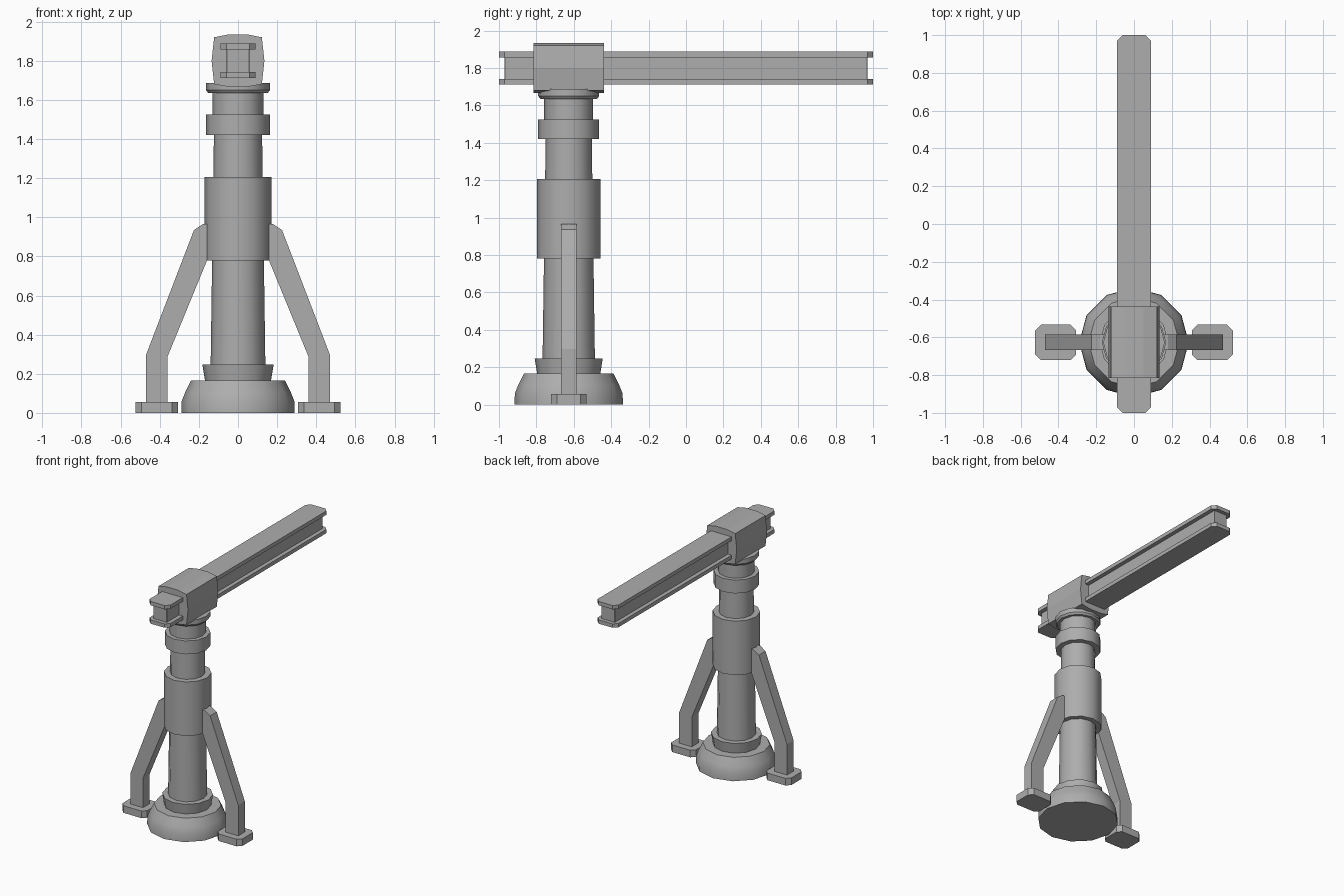
import bpy, bmesh, math

if "Cube" in bpy.data.objects:
    bpy.data.objects.remove(bpy.data.objects["Cube"])

CY = -0.627  # column centre in y

grey = bpy.data.materials.new("plain grey")
grey.diffuse_color = (0.42, 0.42, 0.42, 1)
grey.use_nodes = True
grey.node_tree.nodes["Principled BSDF"].inputs["Base Color"].default_value = grey.diffuse_color


def finish(name, bm, smooth=False):
    bmesh.ops.recalc_face_normals(bm, faces=bm.faces)
    me = bpy.data.meshes.new(name)
    bm.to_mesh(me)
    bm.free()
    ob = bpy.data.objects.new(name, me)
    bpy.context.collection.objects.link(ob)
    me.materials.append(grey)
    if smooth:
        bpy.ops.object.select_all(action='DESELECT')
        ob.select_set(True)
        bpy.context.view_layer.objects.active = ob
        bpy.ops.object.shade_smooth_by_angle(angle=math.radians(33))
    return ob


def lathe(name, profile, sides=12):
    """Closed turned part from (radius, z) points."""
    bm = bmesh.new()
    rings = []
    for r, z in profile:
        rings.append([bm.verts.new((r * math.cos(2 * math.pi * i / sides),
                                    CY + r * math.sin(2 * math.pi * i / sides), z))
                      for i in range(sides)])
    for a, b in zip(rings, rings[1:]):
        for i in range(sides):
            j = (i + 1) % sides
            bm.faces.new((a[i], a[j], b[j], b[i]))
    bm.faces.new(rings[0][::-1])
    bm.faces.new(rings[-1])
    return finish(name, bm, True)


def prism(name, points, offset):
    """Extrude a closed outline of 3D points along offset."""
    bm = bmesh.new()
    a = [bm.verts.new(p) for p in points]
    b = [bm.verts.new([p[k] + offset[k] for k in range(3)]) for p in points]
    bm.faces.new(a)
    bm.faces.new(b[::-1])
    for i in range(len(a)):
        j = (i + 1) % len(a)
        bm.faces.new((a[i], a[j], b[j], b[i]))
    return finish(name, bm)


def plate(name, cx, cy, hx, hy, z0, z1, c):
    """Flat plate with chamfered corners."""
    pts = [(hx - c, -hy), (hx, -hy + c), (hx, hy - c), (hx - c, hy),
           (-hx + c, hy), (-hx, hy - c), (-hx, -hy + c), (-hx + c, -hy)]
    return prism(name, [(cx + x, cy + y, z0) for x, y in pts], (0, 0, z1 - z0))


# Column and its rings
lathe("base", [(0.29, 0), (0.288, 0.06), (0.27, 0.105), (0.24, 0.165)])
lathe("base_ring", [(0.168, 0.16), (0.182, 0.247)])
lathe("column", [(0.14, 0.24), (0.123, 1.43)])
lathe("sleeve", [(0.17, 0.78), (0.17, 1.205)])
lathe("collar", [(0.163, 1.42), (0.163, 1.525)])
lathe("neck", [(0.131, 1.5), (0.131, 1.65)])
lathe("top_collar", [(0.152, 1.635), (0.163, 1.65), (0.163, 1.687)])

# Head block with slightly bulged sides
half = [(0.05, 1.934), (0.122, 1.92), (0.135, 1.80), (0.122, 1.68), (0.05, 1.667)]
outline = half + [(-x, z) for x, z in reversed(half)]
prism("head", [(x, -0.815, z) for x, z in outline], (0, 0.377, 0))

# I-beam arm
plate("arm_top_flange", 0, 0, 0.09, 1.0, 1.857, 1.887, 0.03)
plate("arm_bottom_flange", 0, 0, 0.09, 1.0, 1.712, 1.742, 0.03)
plate("arm_web", 0, 0, 0.058, 0.97, 1.735, 1.865, 0.002)

# Bent side legs with foot pads
leg = [(0.47, 0.04), (0.47, 0.297), (0.225, 0.935), (0.18, 0.965),
       (0.145, 0.968), (0.145, 0.78), (0.158, 0.78), (0.36, 0.288), (0.36, 0.04)]
for side, s in (("left", -1), ("right", 1)):
    prism(side + "_leg", [(s * x, CY - 0.041, z) for x, z in leg], (0, 0.082, 0))
    plate(side + "_foot", s * 0.415, CY, 0.108, 0.094, 0, 0.056, 0.03)
